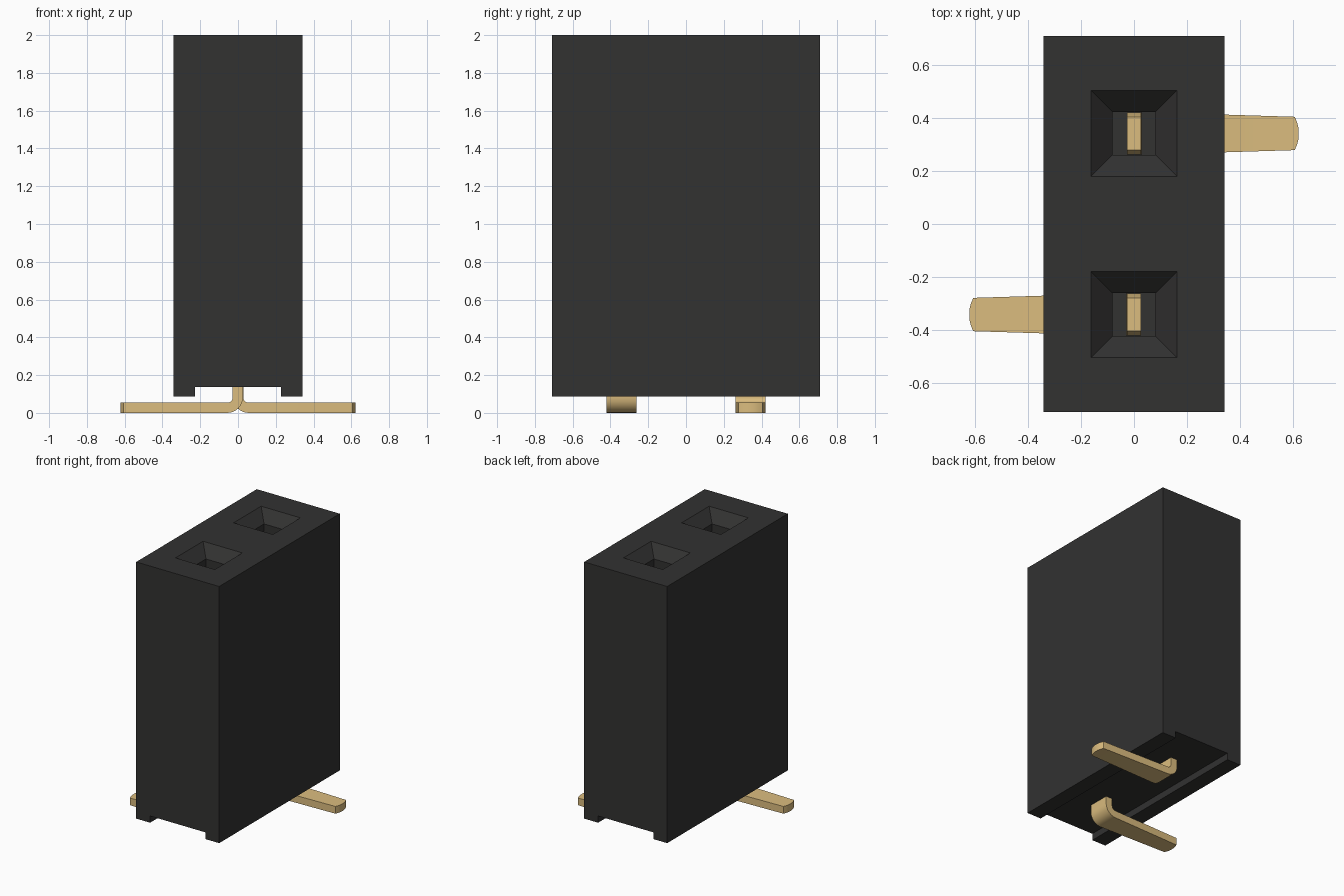
import bpy, bmesh, math

if "Cube" in bpy.data.objects:
    bpy.data.objects.remove(bpy.data.objects["Cube"])

PITCH = 0.342      # socket distance from the centre along y


def make_material(name, colour):
    mat = bpy.data.materials.new(name)
    mat.use_nodes = True
    mat.diffuse_color = colour
    mat.node_tree.nodes["Principled BSDF"].inputs["Base Color"].default_value = colour
    return mat


black = make_material("black plastic", (0.032, 0.0315, 0.031, 1))
gold = make_material("gold metal", (0.708, 0.504, 0.210, 1))


def loft(name, rings, mat):
    """Closed solid through a list of rings with equal point counts."""
    bm = bmesh.new()
    loops = [[bm.verts.new(p) for p in ring] for ring in rings]
    n = len(rings[0])
    for a, b in zip(loops, loops[1:]):
        for i in range(n):
            j = (i + 1) % n
            bm.faces.new((a[i], a[j], b[j], b[i]))
    bm.faces.new(loops[0])
    bm.faces.new(loops[-1])
    bmesh.ops.recalc_face_normals(bm, faces=bm.faces)
    mesh = bpy.data.meshes.new(name)
    bm.to_mesh(mesh)
    bm.free()
    mesh.materials.append(mat)
    obj = bpy.data.objects.new(name, mesh)
    bpy.context.collection.objects.link(obj)
    return obj


def square(cy, half, z):
    return [(sx * half, cy + sy * half, z)
            for sx, sy in ((-1, -1), (1, -1), (1, 1), (-1, 1))]


def activate(obj):
    bpy.ops.object.select_all(action='DESELECT')
    obj.select_set(True)
    bpy.context.view_layer.objects.active = obj


# Housing: block with a groove along its underside
profile = [(-0.342, 0.087), (-0.228, 0.087), (-0.228, 0.137), (0.228, 0.137),
           (0.228, 0.087), (0.342, 0.087), (0.342, 2.0), (-0.342, 2.0)]
housing = loft("housing", [[(x, y, z) for x, z in profile] for y in (-0.71, 0.71)], black)

# Sockets: funnel mouth leading into a square shaft
for side in (-1, 1):
    cy = side * PITCH
    cutter = loft("socket_cutter", [square(cy, 0.182, 2.02), square(cy, 0.082, 1.92),
                                    square(cy, 0.082, 0.4)], black)
    cutter.hide_render = True
    mod = housing.modifiers.new("socket", 'BOOLEAN')
    mod.operation = 'DIFFERENCE'
    mod.solver = 'EXACT'
    mod.object = cutter
    activate(housing)
    bpy.ops.object.modifier_apply(modifier=mod.name)
    bpy.data.objects.remove(cutter)

# Pin sections: outer point, inner point, half width
T = 0.026                      # half thickness
R_OUT, R_IN = 0.082, 0.028     # bend radii
BX, BZ = R_OUT - T, R_OUT      # bend centre
sections = [((-T, 1.2), (T, 1.2), 0.062), ((-T, 1.14), (T, 1.14), 0.08)]
for k in range(7):
    a = math.pi + k * math.pi / 12
    c, s = math.cos(a), math.sin(a)
    sections.append(((BX + R_OUT * c, BZ + R_OUT * s),
                     (BX + R_IN * c, BZ + R_IN * s), 0.08))
for x, half in ((0.607, 0.063), (0.616, 0.042), (0.622, 0.018)):
    sections.append(((x, 0), (x, R_OUT - R_IN), half))

# Bent pins, the second turned half a circle about the vertical axis
for name, d in (("back_pin", 1), ("front_pin", -1)):
    rings = []
    for (ox, oz), (ix, iz), w in sections:
        rings.append([(d * ox, d * (PITCH - w), oz), (d * ox, d * (PITCH + w), oz),
                      (d * ix, d * (PITCH + w), iz), (d * ix, d * (PITCH - w), iz)])
    pin = loft(name, rings, gold)
    activate(pin)
    bpy.ops.object.shade_smooth_by_angle(angle=math.radians(25))
